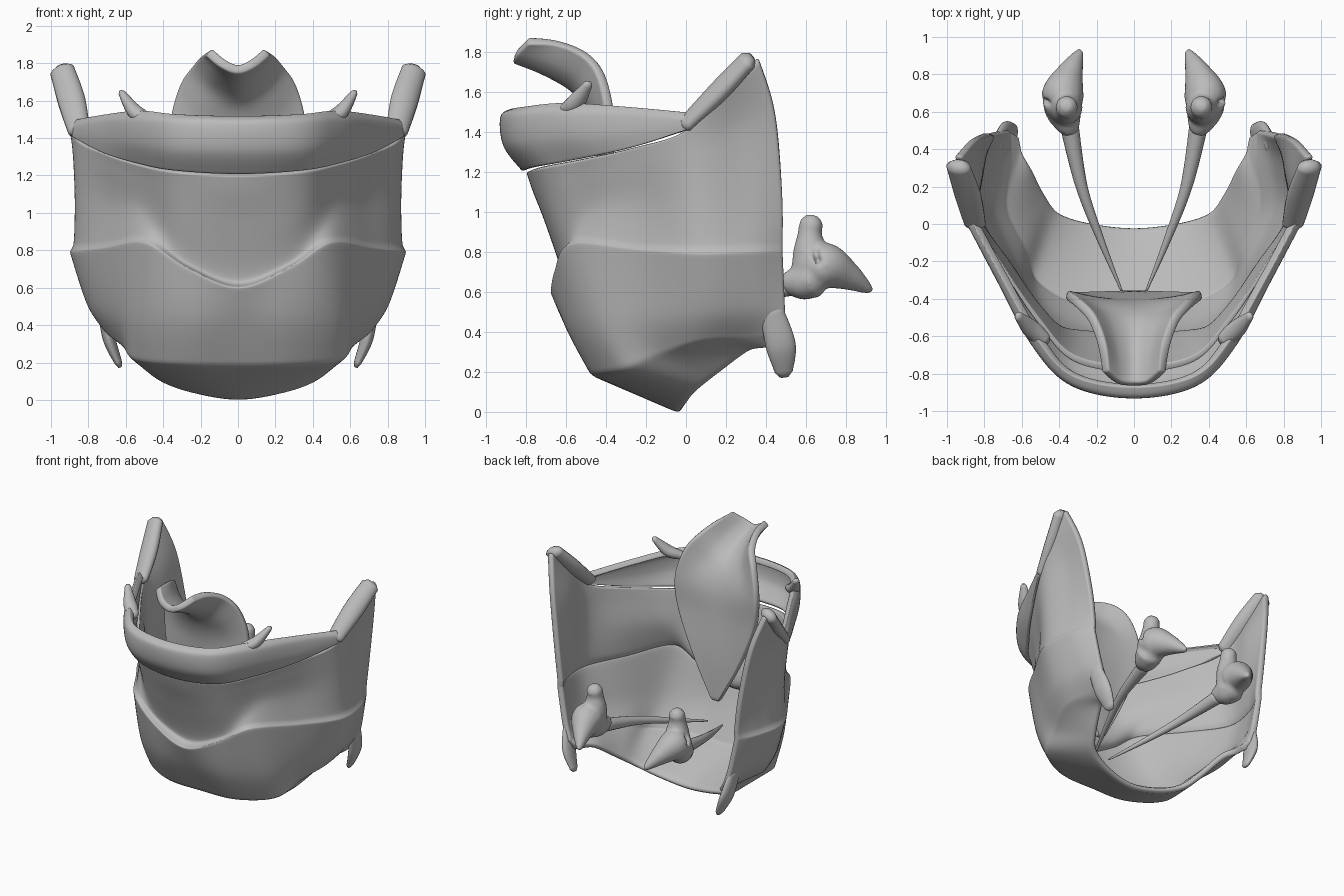
import bpy
import bmesh
import math
from mathutils import Vector

if "Cube" in bpy.data.objects:
    bpy.data.objects.remove(bpy.data.objects["Cube"], do_unlink=True)

grey = bpy.data.materials.new("plain_grey")
grey.use_nodes = True
colour = (0.5, 0.5, 0.5, 1)
grey.diffuse_color = colour
grey.node_tree.nodes["Principled BSDF"].inputs["Base Color"].default_value = colour


def spline(points, steps, tension=0.5):
    """Smooth curve through the points, with a number of steps per span."""
    pts = [Vector(p) for p in points]
    out = []
    for i in range(len(pts) - 1):
        a, b = pts[i], pts[i + 1]
        before, after = pts[max(i - 1, 0)], pts[min(i + 2, len(pts) - 1)]
        span = (b - a).length
        # Limit tangents so that short spans do not overshoot
        ta, tb = (b - before) * tension, (after - a) * tension
        for t in (ta, tb):
            if t.length > span * 1.2:
                t *= span * 1.2 / t.length
        for k in range(steps):
            u = k / steps
            u2, u3 = u * u, u * u * u
            out.append(a * (2 * u3 - 3 * u2 + 1) + ta * (u3 - 2 * u2 + u)
                       + b * (3 * u2 - 2 * u3) + tb * (u3 - u2))
    return out + [pts[-1]]


def finish(bm, name):
    mesh = bpy.data.meshes.new(name)
    bm.to_mesh(mesh)
    bm.free()
    mesh.materials.append(grey)
    mesh.polygons.foreach_set("use_smooth", [True] * len(mesh.polygons))
    obj = bpy.data.objects.new(name, mesh)
    bpy.context.collection.objects.link(obj)
    return obj


def mirrored(half):
    return [(-x, y, z) for x, y, z in reversed(half[1:])] + list(half)


def curled(row):
    """Add a point that bows the rear panel outward before its back edge."""
    side, back = Vector(row[-2]), Vector(row[-1])
    bow = side.lerp(back, 0.6)
    bow.x = max(side.x, back.x) - 0.02
    return row[:-1] + [tuple(bow), row[-1]]


def sheet(name, half_rows, thickness, offset, creases=(), steps=6):
    """Thick symmetric sheet through rows from top to bottom, bent sharply at creases."""
    rows = [spline(mirrored(r), steps) for r in half_rows]
    cuts = [0, *creases, len(rows) - 1]
    bm = bmesh.new()
    grid = []
    for column in zip(*rows):
        points = [column[0]]
        for start, end in zip(cuts, cuts[1:]):
            points += spline(column[start:end + 1], steps)[1:]
        grid.append([bm.verts.new(p) for p in points])
    for left, right in zip(grid, grid[1:]):
        for k in range(len(left) - 1):
            bm.faces.new((left[k], left[k + 1], right[k + 1], right[k]))
    obj = finish(bm, name)
    solid = obj.modifiers.new("thickness", "SOLIDIFY")
    solid.thickness = thickness
    solid.offset = offset
    obj.modifiers.new("rounded_rim", "SUBSURF").levels = 1


def add_tube(bm, points, radii, flat=1.0, sides=16, steps=8):
    """Tapered tube along a smooth path, closed by rounded ends."""
    path = spline(points, steps)
    sizes = [v.x for v in spline([(r, 0, 0) for r in radii], steps)]
    first, last = path[1] - path[0], path[-1] - path[-2]
    path = [path[0] - first.normalized() * sizes[0] * 0.6] + path
    path.append(path[-1] + last.normalized() * sizes[-1] * 0.6)
    sizes = [sizes[0] * 0.5] + sizes + [sizes[-1] * 0.5]
    rings = []
    for i, p in enumerate(path):
        d = (path[min(i + 1, len(path) - 1)] - path[max(i - 1, 0)]).normalized()
        side = d.cross(Vector((0, 1, 0.3))).normalized()
        up = side.cross(d)
        ring = []
        for k in range(sides):
            a = math.tau * k / sides
            ring.append(bm.verts.new(p + (side * math.cos(a) * flat
                                          + up * math.sin(a)) * sizes[i]))
        rings.append(ring)
    for r, s in zip(rings, rings[1:]):
        for k in range(sides):
            n = (k + 1) % sides
            bm.faces.new((r[k], r[n], s[n], s[k]))
    bm.faces.new(rings[0][::-1])
    bm.faces.new(rings[-1])


def pair(name, limbs, fuse=False):
    """Left and right copies of a part made of tubes: (points, radii, flat)."""
    for label, sign in (("left", 1), ("right", -1)):
        bm = bmesh.new()
        for points, radii, flat in limbs:
            add_tube(bm, [(sign * x, y, z) for x, y, z in points], radii, flat)
        bmesh.ops.recalc_face_normals(bm, faces=bm.faces)
        obj = finish(bm, label + "_" + name)
        if fuse:
            mod = obj.modifiers.new("fuse", "REMESH")
            mod.mode = "VOXEL"
            mod.voxel_size = 0.012
            mod.use_smooth_shade = True
            soft = obj.modifiers.new("soften", "SMOOTH")
            soft.iterations = 10


# Main shield: open at the back, with a wavy ridge and a tucked-in floor
rim = [(0, -.8, 1.2), (.34, -.74, 1.22), (.54, -.53, 1.26),
       (.72, -.27, 1.32), (.88, 0, 1.41), (.96, .365, 1.77)]
shield = [
    rim,
    [(0, -.77, 1.11), (.335, -.71, 1.13), (.53, -.51, 1.18),
     (.71, -.26, 1.24), (.875, .02, 1.3), (.89, .445, 1.5)],
    [(0, -.7, .93), (.32, -.66, .96), (.52, -.48, 1.03),
     (.69, -.24, 1.05), (.865, .03, 1.07), (.82, .485, 1.1)],
    [(0, -.61, .64), (.28, -.61, .74), (.49, -.55, .88),
     (.7, -.25, .85), (.87, .05, .84), (.785, .49, .85)],
    [(0, -.68, .6), (.28, -.66, .71), (.5, -.58, .84),
     (.72, -.25, .81), (.89, .05, .79), (.785, .49, .8)],
    [(0, -.6, .42), (.28, -.59, .43), (.53, -.46, .45),
     (.68, -.2, .47), (.8, .08, .5), (.735, .5, .52)],
    [(0, -.47, .18), (.3, -.46, .185), (.55, -.32, .21),
     (.62, -.13, .29), (.71, .08, .36), (.7, .5, .39)],
    [(0, -.03, -.01), (.25, 0, .03), (.42, .06, .1),
     (.51, .17, .19), (.58, .32, .3), (.65, .46, .33)],
]
sheet("shield", [curled(r) for r in shield], 0.045, -1, creases=(4, 6))

# Bulging collar along the front of the shield's rim, lapping over it
collar = [
    [(0, -.87, 1.52), (.33, -.81, 1.53), (.52, -.61, 1.55), (.7, -.3, 1.53), (.87, .02, 1.5)],
    [(0, -.93, 1.48), (.34, -.86, 1.485), (.55, -.64, 1.495), (.73, -.3, 1.49), (.9, .02, 1.47)],
    [(0, -.915, 1.33), (.34, -.85, 1.34), (.55, -.63, 1.37), (.735, -.3, 1.4), (.905, .02, 1.44)],
    [(x * 1.015, y * 1.02, z) for x, y, z in rim[:5]],
]
sheet("collar", collar, 0.045, -1)

# Leaf-shaped flap behind the collar, curling forward at the tip
leaf = [
    [(0, -.86, 1.77), (.08, -.85, 1.8), (.155, -.79, 1.86)],
    [(0, -.71, 1.71), (.1, -.7, 1.76), (.175, -.64, 1.85)],
    [(0, -.57, 1.63), (.13, -.55, 1.68), (.23, -.5, 1.79)],
    [(0, -.49, 1.54), (.18, -.47, 1.57), (.305, -.42, 1.68)],
    [(0, -.44, 1.4), (.2, -.42, 1.42), (.36, -.38, 1.47)],
    [(0, -.42, 1.2), (.19, -.41, 1.2), (.335, -.385, 1.22)],
    [(0, -.39, .88), (.11, -.39, .88), (.2, -.385, .89)],
    [(0, -.38, .57), (.012, -.38, .57), (.025, -.38, .57)],
]
sheet("leaf_flap", leaf, 0.05, 0)

# Paired horns, rim lobes and barbs
pair("lower_horn", [([(.725, .43, .5), (.69, .475, .33), (.64, .49, .2)],
                     [.06, .075, .045], 0.45)])
pair("rim_lobe", [([(.85, 0, 1.44), (.89, .16, 1.6), (.94, .31, 1.76)],
                   [.04, .05, .045], 1.5)])
pair("collar_barb", [([(.48, -.62, 1.5), (.55, -.56, 1.54), (.62, -.49, 1.64)],
                      [.04, .05, .024], 0.8)])

# Paired pivots: three-armed bodies with a knob on top
pair("pivot", [
    ([(.37, .61, .64), (.36, .62, .8), (.36, .62, .9), (.36, .63, .95)],
     [.09, .085, .06, .06], 1.0),
    ([(.37, .6, .69), (.38, .69, .73), (.34, .81, .68), (.29, .92, .61)],
     [.09, .12, .075, .025], 0.95),
    ([(.39, .64, .67), (.37, .58, .65), (.345, .51, .65)], [.1, .09, .06], 1.0),
], fuse=True)

# Cords running forward from the pivots to the inside of the shield
pair("cord", [([(.345, .52, .63), (.28, .2, .56), (.18, -.08, .48), (.065, -.36, .4)],
               [.05, .032, .02, .006], 1.0)])
